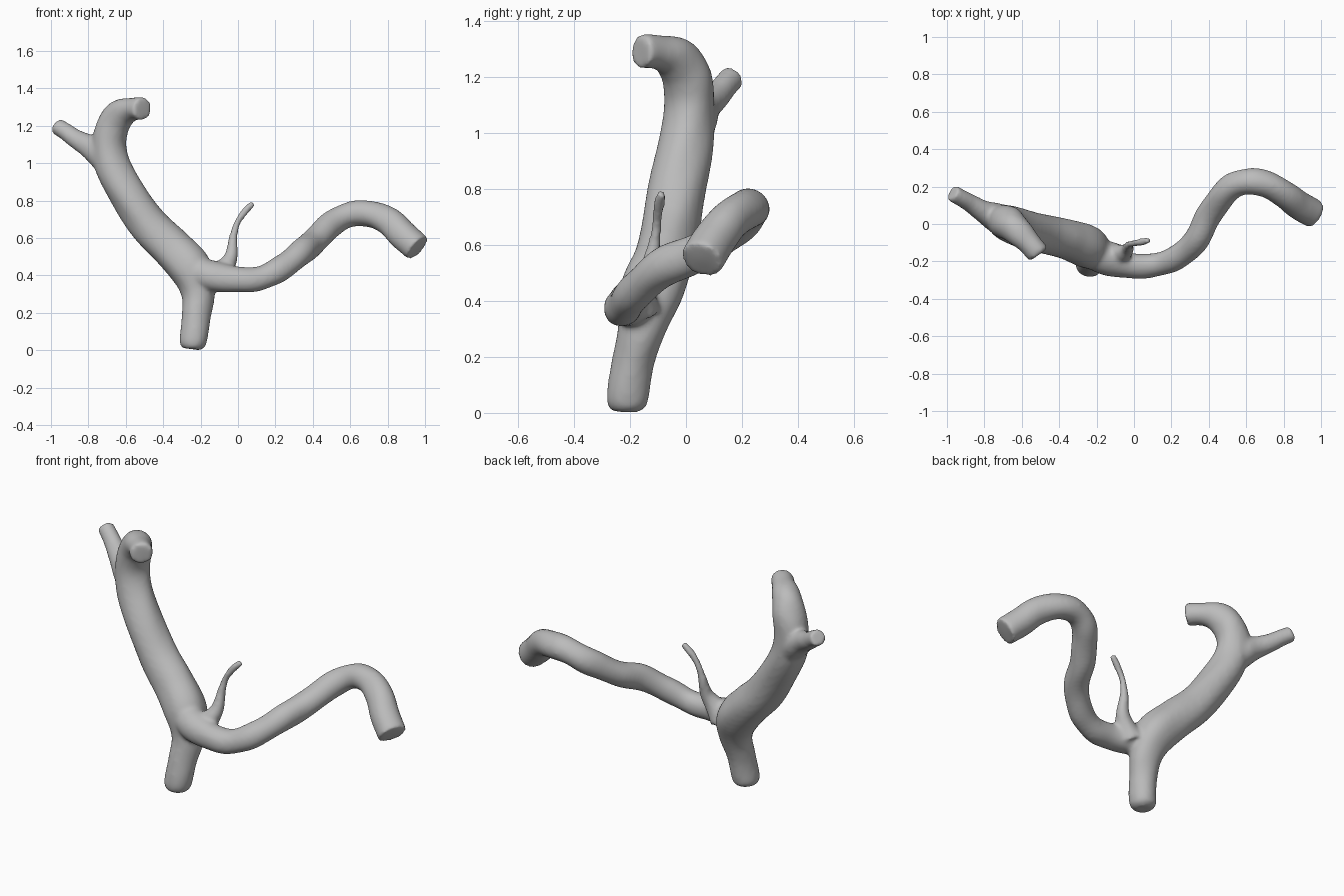
import bpy, bmesh, math
from mathutils import Vector

if "Cube" in bpy.data.objects:
    bpy.data.objects.remove(bpy.data.objects["Cube"], do_unlink=True)

SIDES, STEPS = 20, 6

bark = bpy.data.materials.new("grey bark")
bark.use_nodes = True
grey = (0.5, 0.5, 0.5, 1)
bark.diffuse_color = grey
bark.node_tree.nodes["Principled BSDF"].inputs["Base Color"].default_value = grey


def spline(pts):
    """Catmull-Rom through points of position and radius."""
    p = [Vector(q) for q in pts]
    p = [2 * p[0] - p[1]] + p + [2 * p[-1] - p[-2]]
    out = []
    for i in range(1, len(p) - 2):
        a, b, c, d = p[i - 1:i + 3]
        for s in range(STEPS):
            t = s / STEPS
            out.append(0.5 * (2 * b + (c - a) * t + (2 * a - 5 * b + 4 * c - d) * t * t
                              + (3 * b - a - 3 * c + d) * t ** 3))
    return out + [p[-2]]


def limb(bm, pts):
    """Sweep a capped round tube along the path."""
    path = spline(pts)
    pos = [Vector(q[:3]) for q in path]
    up = None
    rings = []
    for i, q in enumerate(path):
        tan = (pos[min(i + 1, len(pos) - 1)] - pos[max(i - 1, 0)]).normalized()
        up = tan.orthogonal() if up is None else up - tan * up.dot(tan)
        up.normalize()
        side = tan.cross(up)
        ring = []
        for k in range(SIDES):
            a = 2 * math.pi * k / SIDES
            ring.append(bm.verts.new(pos[i] + q[3] * (up * math.cos(a) + side * math.sin(a))))
        rings.append(ring)
    for r0, r1 in zip(rings, rings[1:]):
        for k in range(SIDES):
            j = (k + 1) % SIDES
            bm.faces.new((r0[k], r0[j], r1[j], r1[k]))
    bm.faces.new(rings[0][::-1])
    bm.faces.new(rings[-1])


# Paths: x, y, z, radius
trunk = [(-.247, -.212, .003, .048), (-.243, -.21, .04, .073), (-.222, -.19, .18, .077),
         (-.213, -.158, .3, .088), (-.25, -.125, .43, .114), (-.35, -.085, .54, .109),
         (-.47, -.055, .66, .106), (-.575, -.03, .81, .102), (-.665, .0, .97, .098),
         (-.69, .012, 1.1, .092), (-.665, .0, 1.21, .088), (-.615, -.045, 1.272, .077),
         (-.56, -.1, 1.288, .064), (-.51, -.163, 1.29, .062)]
long_branch = [(-.24, -.14, .41, .09), (-.13, -.195, .395, .084), (0, -.225, .376, .069),
               (.13, -.215, .388, .066), (.25, -.165, .45, .067), (.34, -.07, .525, .07),
               (.41, .06, .585, .07), (.49, .175, .665, .07), (.59, .226, .722, .069),
               (.71, .215, .728, .071), (.81, .155, .685, .075), (.88, .1, .615, .079),
               (.96, .056, .545, .079)]
side_stub = [(-.68, .01, 1.0, .085), (-.75, .04, 1.06, .077), (-.81, .07, 1.095, .06),
             (-.87, .11, 1.13, .051), (-.92, .14, 1.168, .047), (-.97, .168, 1.2, .046)]
twig = [(-.12, -.165, .37, .07), (-.065, -.155, .45, .05), (-.035, -.135, .51, .032),
        (-.025, -.115, .6, .023), (-.005, -.105, .68, .021), (.035, -.097, .74, .021),
        (.082, -.085, .787, .019)]

mesh = bpy.data.meshes.new("branch")
bm = bmesh.new()
for path in (trunk, long_branch, side_stub, twig):
    limb(bm, path)
bmesh.ops.recalc_face_normals(bm, faces=bm.faces)
bm.to_mesh(mesh)
bm.free()
branch = bpy.data.objects.new("forked_branch", mesh)
bpy.context.collection.objects.link(branch)

# Fuse the limbs into one skin
fuse = branch.modifiers.new("fuse", 'REMESH')
fuse.mode = 'VOXEL'
fuse.voxel_size = 0.011
soften = branch.modifiers.new("soften", 'SMOOTH')
soften.factor = 0.5
soften.iterations = 10
deps = bpy.context.evaluated_depsgraph_get()
skin = bpy.data.meshes.new_from_object(branch.evaluated_get(deps))
branch.modifiers.clear()
branch.data = skin
bpy.data.meshes.remove(mesh)

# Gentle lumps in the bark
normals = [v.normal.copy() for v in skin.vertices]
for v, n in zip(skin.vertices, normals):
    x, y, z = v.co
    v.co += n * 0.002 * (math.sin(31 * x + 17 * z) + math.sin(37 * y - 23 * z))

skin.materials.clear()
skin.materials.append(bark)
for f in skin.polygons:
    f.use_smooth = True
